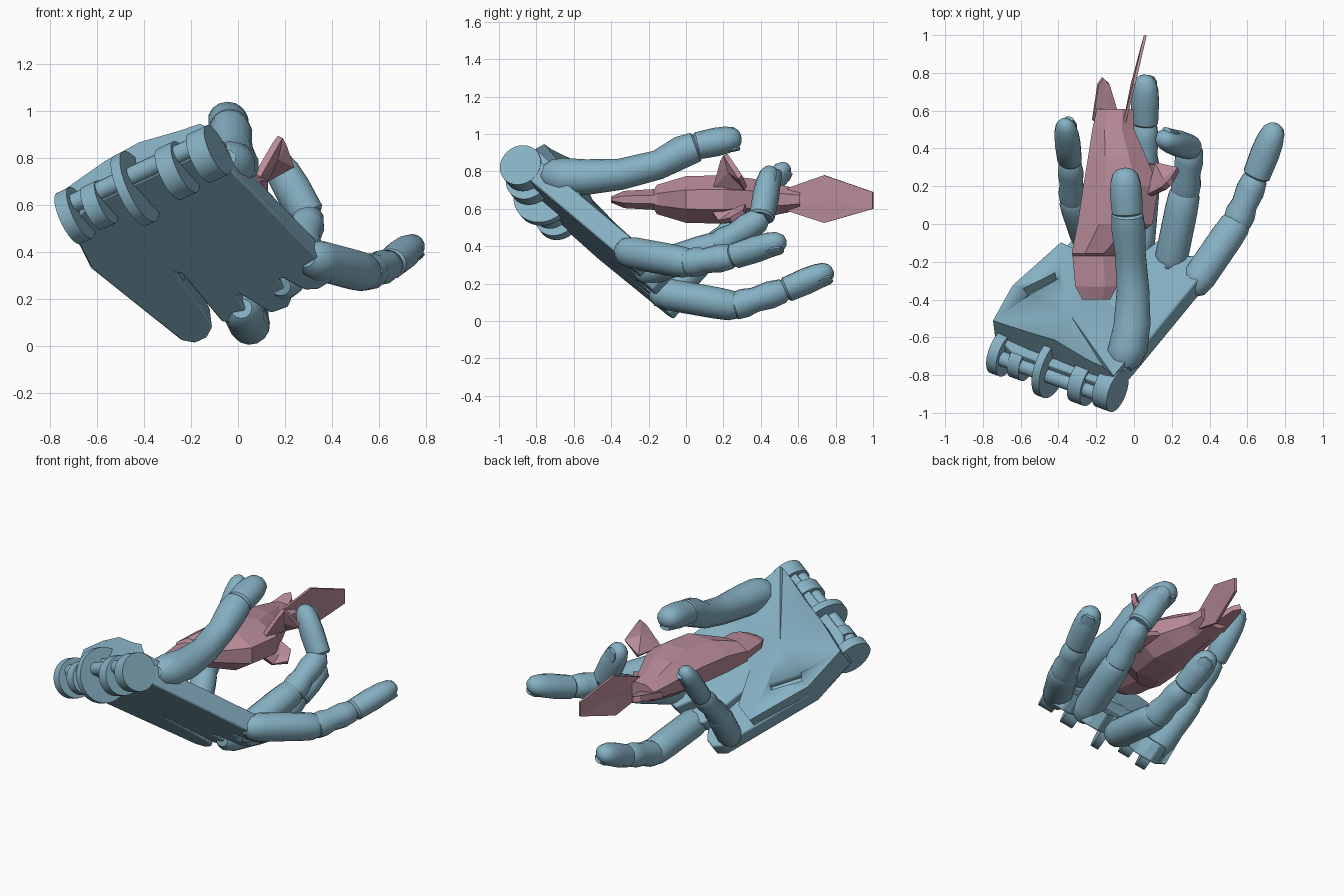
import bpy, bmesh, math
from mathutils import Vector as V

if "Cube" in bpy.data.objects:
    bpy.data.objects.remove(bpy.data.objects["Cube"])


def material(name, col):
    m = bpy.data.materials.new(name)
    m.diffuse_color = (*col, 1)
    m.use_nodes = True
    m.node_tree.nodes["Principled BSDF"].inputs["Base Color"].default_value = m.diffuse_color
    return m


BLUE = material("blue", (0.24, 0.44, 0.55))
PINK = material("pink", (0.48, 0.26, 0.32))

# Hand frame: U runs wrist to fingers, W across to the little finger, N out of the palm
A = V((-0.12, -0.94, 0.84))
U = V((0.50, 0.66, -0.56)).normalized()
W = V((-0.859, 0.31, -0.40))
W = (W - U * W.dot(U)).normalized()
N = U.cross(W)


def hand(u, v, n=0.0):
    return A + U * u + W * v + N * n


def finish(name, bm, mat, smooth=None, bevel=0):
    bmesh.ops.recalc_face_normals(bm, faces=bm.faces)
    me = bpy.data.meshes.new(name)
    bm.to_mesh(me)
    bm.free()
    me.materials.append(mat)
    ob = bpy.data.objects.new(name, me)
    bpy.context.collection.objects.link(ob)
    if bevel:
        b = ob.modifiers.new("bevel", 'BEVEL')
        b.width, b.segments, b.limit_method = bevel, 2, 'ANGLE'
    if smooth:
        bpy.ops.object.select_all(action='DESELECT')
        ob.select_set(True)
        bpy.context.view_layer.objects.active = ob
        bpy.ops.object.shade_smooth_by_angle(angle=math.radians(smooth))
    return ob


def loft(name, sections, sides, mat, smooth=None):
    """Skin elliptical rings given as (centre, side axis, up axis)."""
    bm = bmesh.new()
    rings = []
    for c, s, p in sections:
        ang = [2 * math.pi * (i + 0.5) / sides for i in range(sides)]
        rings.append([bm.verts.new(c + s * math.cos(a) + p * math.sin(a)) for a in ang])
    for a, b in zip(rings, rings[1:]):
        for i in range(sides):
            j = (i + 1) % sides
            bm.faces.new((a[i], a[j], b[j], b[i]))
    bm.faces.new(rings[0])
    bm.faces.new(rings[-1])
    return finish(name, bm, mat, smooth)


def bone(name, a, b, profile, side, flat=0.95, sides=14):
    """Straight limb piece; profile holds (fraction of length, radius)."""
    a, b = V(a), V(b)
    t = (b - a).normalized()
    s = (side - t * side.dot(t)).normalized()
    up = t.cross(s)
    loft(name, [(a.lerp(b, f), s * r, up * r * flat) for f, r in profile], sides, BLUE, 35)
    return t, s, up


def prism(name, outline, n0, n1, bevel=0.012, centre=None):
    """Slab in the hand frame; points may carry their own top height, with a fanned top."""
    bm = bmesh.new()
    lo = [bm.verts.new(hand(p[0], p[1], n0)) for p in outline]
    hi = [bm.verts.new(hand(p[0], p[1], p[2] if len(p) > 2 else n1)) for p in outline]
    mid = bm.verts.new(hand(*centre)) if centre else None
    bm.faces.new(lo)
    if not centre:
        bm.faces.new(hi)
    k = len(outline)
    for i in range(k):
        j = (i + 1) % k
        bm.faces.new((lo[i], lo[j], hi[j], hi[i]))
        if centre:
            bm.faces.new((hi[i], hi[j], mid))
    return finish(name, bm, BLUE, 30, bevel)


def disc(name, u, v, n, r, w):
    c = hand(u, v, n)
    loft(name, [(c - W * w / 2, U * r, N * r), (c + W * w / 2, U * r, N * r)], 32, BLUE, 30)


def plate(name, pts, th=0.015):
    bm = bmesh.new()
    vs = [bm.verts.new(p) for p in pts]
    mid = bm.verts.new(sum((V(p) for p in pts), V()) / len(pts))
    for i in range(len(vs)):
        bm.faces.new((vs[i], vs[(i + 1) % len(vs)], mid))
    ob = finish(name, bm, PINK)
    m = ob.modifiers.new("thickness", 'SOLIDIFY')
    m.thickness, m.offset = th, 0


# Palm slab with slots between the knuckles
prism("palm", [(0.0, 0.0), (0.3, -0.015), (0.97, -0.04), (1.02, -0.01), (1.03, 0.06), (1.0, 0.11),
               (0.88, 0.15), (0.88, 0.17), (1.01, 0.18), (1.05, 0.22), (1.04, 0.30), (0.86, 0.35),
               (0.86, 0.37), (1.0, 0.38), (1.02, 0.45), (0.96, 0.5), (0.60, 0.49), (0.58, 0.51),
               (0.88, 0.53), (0.97, 0.55), (1.01, 0.6), (1.01, 0.66), (0.96, 0.7), (0.35, 0.79),
               (0.06, 0.73), (0.0, 0.6)], 0.0, 0.115)
# Heel of the palm rises toward the wrist, with a slot on the outer edge
heel = prism("palm_heel", [(0.05, 0.0, 0.15), (0.04, 0.05, 0.205), (0.04, 0.15, 0.22), (0.05, 0.35, 0.27),
                           (0.05, 0.52, 0.255), (0.07, 0.745, 0.22), (0.35, 0.79, 0.20),
                           (0.74, 0.72, 0.19), (0.74, 0.58, 0.17), (0.55, 0.4, 0.12),
                           (0.45, 0.05, 0.12), (0.3, -0.005, 0.14)],
             0.03, 0.2, 0, (0.32, 0.42, 0.17))
cutter = prism("slot_cutter", [(0.33, 0.68), (0.52, 0.60), (0.54, 0.64), (0.36, 0.73)], 0.13, 0.3, 0)
cutter.hide_render = True
cutter.hide_set(True)
cut = heel.modifiers.new("slot", 'BOOLEAN')
cut.operation, cut.object = 'DIFFERENCE', cutter

# Wrist discs and pins
for i, (u, v, r, w, n) in enumerate([(0.055, 0.035, 0.115, 0.09, 0.03), (0.05, 0.19, 0.12, 0.08, 0.015),
                                     (0.055, 0.40, 0.165, 0.045, 0.03), (0.04, 0.57, 0.10, 0.07, 0.015),
                                     (0.04, 0.69, 0.12, 0.06, 0.02)]):
    disc(f"wrist_disc_{i + 1}", u, v, n, r, w)
disc("wrist_pin", -0.01, 0.36, 0.04, 0.04, 0.62)

# Fingers: knuckle, two joints, tip, radius
FINGERS = {
    "index": ([(0.32, -0.32, 0.37), (0.545, 0.01, 0.31), (0.645, 0.25, 0.345), (0.755, 0.53, 0.435)], 0.078),
    "middle": ([(0.19, -0.22, 0.27), (0.27, 0.17, 0.40), (0.30, 0.405, 0.55), (0.145, 0.455, 0.82)], 0.078),
    "ring": ([(0.02, -0.14, 0.15), (0.055, 0.26, 0.08), (0.057, 0.53, 0.165), (0.06, 0.785, 0.275)], 0.077),
    "little": ([(-0.25, -0.09, 0.14), (-0.325, 0.13, 0.38), (-0.34, 0.33, 0.58), (-0.365, 0.545, 0.84)], 0.07),
}


def nail(name, a, b, axes, r):
    t, s, up = axes
    c = V(a).lerp(V(b), 0.74) - up * r * 0.66
    L = (V(b) - V(a)).length * 0.19
    loft(name, [(c + t * L * f, s * r * w, up * r * 0.18) for f, w in
                ((-1, 0.35), (-0.8, 0.56), (0.5, 0.6), (0.95, 0.35))], 10, BLUE, 40)


def fingertip(name, a, b, r, side):
    axes = bone(name + "_tip", a, b, [(0.0, r * 0.85), (0.04, r), (0.45, r * 1.05), (0.7, r * 0.98),
                                      (0.88, r * 0.8), (0.97, r * 0.5), (1.0, r * 0.2)], side, 0.88)
    nail(name + "_nail", a, b, axes, r)


for name, (p, r) in FINGERS.items():
    q = r * 1.15
    bone(name + "_base", p[0], p[1], [(-0.12, q * 0.5), (-0.04, q * 0.85), (0.12, q * 1.0), (0.75, q),
                                      (0.95, q * 0.95), (1.06, q * 0.75), (1.14, q * 0.3)], W)
    bone(name + "_middle", p[1], p[2], [(-0.12, r * 0.5), (0.0, r), (0.2, r * 1.05), (0.4, r * 0.9),
                                        (0.7, r), (0.95, r * 0.88), (1.08, r * 0.5)], W)
    fingertip(name, p[2], p[3], r * 0.97, W)

# Thumb: one curved limb with a ball base and a separate tip
path = [((-0.05, -0.77, 0.80), 0.04), ((-0.045, -0.74, 0.79), 0.08), ((-0.035, -0.67, 0.77), 0.108),
        ((-0.01, -0.53, 0.77), 0.10), ((-0.005, -0.35, 0.785), 0.088), ((-0.02, -0.15, 0.835), 0.083),
        ((-0.03, -0.02, 0.905), 0.092), ((-0.035, 0.05, 0.93), 0.085), ((-0.035, 0.075, 0.94), 0.05)]
X = V((1, 0, 0))
secs = []
for i, (c, r) in enumerate(path):
    t = (V(path[min(i + 1, 8)][0]) - V(path[max(i - 1, 0)][0])).normalized()
    secs.append((V(c), X * r, X.cross(t).normalized() * r * 0.95))
loft("thumb_base", secs, 14, BLUE, 35)
fingertip("thumb", (-0.035, 0.05, 0.935), (-0.05, 0.295, 0.985), 0.083, -X)

# Fish body: faceted sections (y, centre x, half width, half height)
FISH = [(-0.40, -0.20, 0.08, 0.018), (-0.33, -0.20, 0.12, 0.05), (-0.17, -0.21, 0.125, 0.06),
        (-0.155, -0.21, 0.13, 0.085), (0.0, -0.10, 0.215, 0.135), (0.2, -0.07, 0.215, 0.14),
        (0.36, -0.09, 0.165, 0.12), (0.5, -0.11, 0.12, 0.085), (0.61, -0.10, 0.105, 0.06)]
loft("fish_body", [(V((x, y, 0.65)), V((w, 0, 0)), V((0, 0, h))) for y, x, w, h in FISH], 8, PINK)

# Tail lobes and fins
plate("tail_long", [(-0.05, 0.54, 0.59), (-0.01, 0.74, 0.525), (0.06, 1.0, 0.60),
                    (0.06, 1.0, 0.69), (0.0, 0.74, 0.78), (-0.05, 0.54, 0.71)])
plate("tail_short", [(-0.22, 0.55, 0.64), (-0.19, 0.74, 0.68), (-0.165, 0.775, 0.68),
                     (-0.13, 0.74, 0.67), (-0.09, 0.60, 0.63), (-0.1, 0.52, 0.62)], 0.035)
plate("upper_fin", [(0.08, 0.15, 0.72), (0.16, 0.19, 0.86), (0.18, 0.21, 0.89), (0.20, 0.23, 0.86),
                    (0.235, 0.29, 0.77), (0.12, 0.32, 0.71)], 0.03)
plate("lower_fin", [(0.08, 0.14, 0.58), (0.12, 0.18, 0.53), (0.19, 0.24, 0.54), (0.16, 0.31, 0.58),
                    (0.08, 0.32, 0.61)], 0.03)
